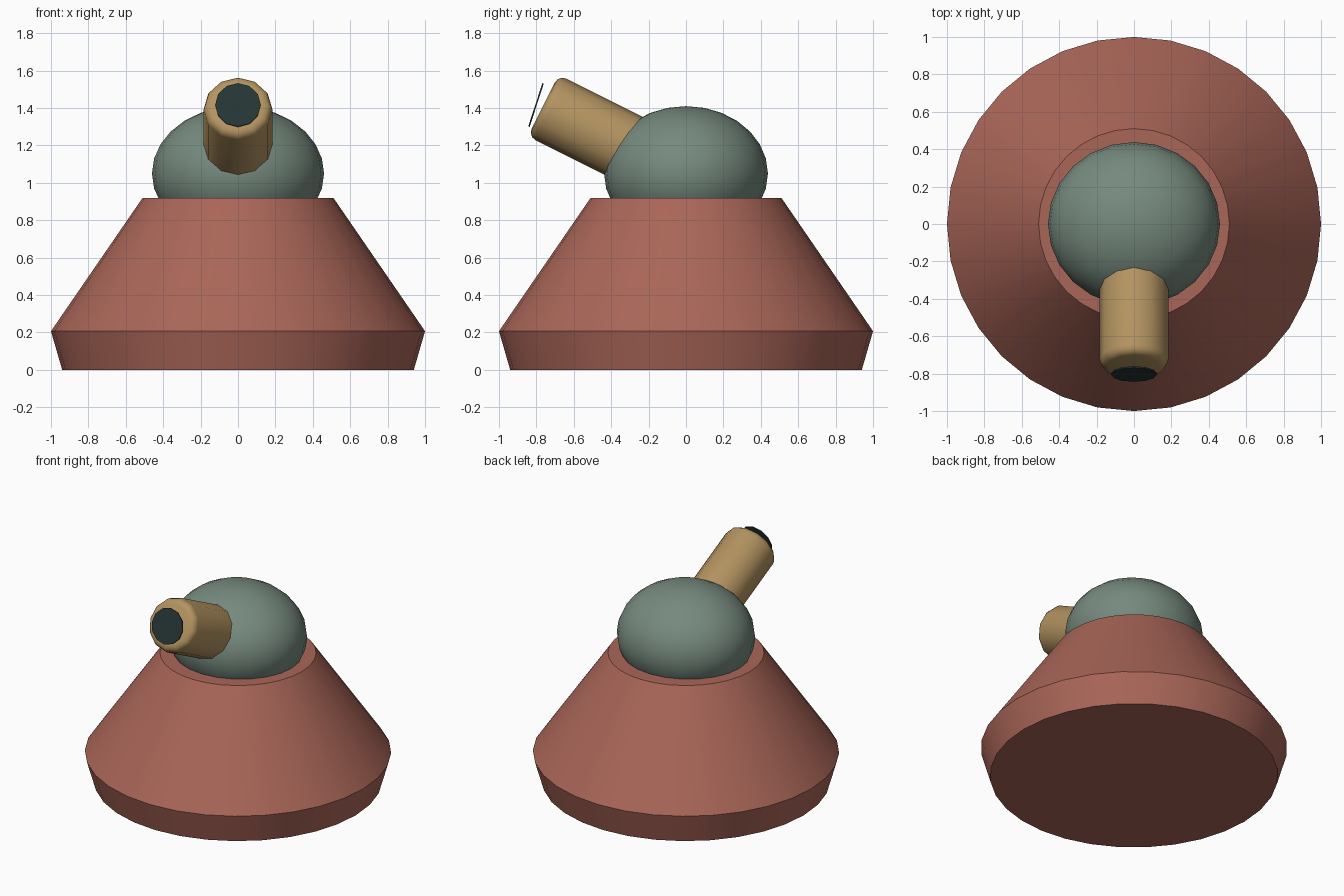
import bpy, bmesh, math
from mathutils import Vector, Matrix

if "Cube" in bpy.data.objects:
    bpy.data.objects.remove(bpy.data.objects["Cube"])


def material(name, rgb):
    m = bpy.data.materials.new(name)
    m.diffuse_color = (*rgb, 1)
    m.use_nodes = True
    m.node_tree.nodes["Principled BSDF"].inputs["Base Color"].default_value = m.diffuse_color
    return m


RUST = material("rust red", (0.402, 0.133, 0.098))
GREEN = material("grey green", (0.181, 0.254, 0.209))
BRASS = material("brass tan", (0.456, 0.296, 0.119))
DARK = material("dark slate", (0.020, 0.036, 0.036))


def finish(name, bm, mat, angle=35):
    bmesh.ops.recalc_face_normals(bm, faces=bm.faces)
    mesh = bpy.data.meshes.new(name)
    bm.to_mesh(mesh)
    bm.free()
    ob = bpy.data.objects.new(name, mesh)
    bpy.context.collection.objects.link(ob)
    mesh.materials.append(mat)
    bpy.ops.object.select_all(action='DESELECT')
    ob.select_set(True)
    bpy.context.view_layer.objects.active = ob
    bpy.ops.object.shade_smooth_by_angle(angle=math.radians(angle))
    return ob


def lathe(name, profile, sides, mat, matrix=Matrix(), angle=35):
    """Closed turned solid from (radius, height) rings, capped at both ends."""
    bm = bmesh.new()
    rings = [[bm.verts.new((r * math.cos(2 * math.pi * i / sides),
                            r * math.sin(2 * math.pi * i / sides), z))
              for i in range(sides)] for r, z in profile]
    for a, b in zip(rings, rings[1:]):
        for i in range(sides):
            j = (i + 1) % sides
            bm.faces.new((a[i], a[j], b[j], b[i]))
    bm.faces.new(rings[0][::-1])
    bm.faces.new(rings[-1])
    bm.transform(matrix)
    return finish(name, bm, mat, angle)


def along(origin, direction):
    """Frame at origin with local z pointing along direction, local x kept sideways."""
    z = Vector(direction).normalized()
    x = Vector((1, 0, 0))
    y = z.cross(x)
    return Matrix.Translation(origin) @ Matrix((x, y, z)).transposed().to_4x4()


# Flared conical base
lathe("base", [(0.94, 0), (1.0, 0.207), (0.51, 0.92)], 32, RUST)

# Rounded turret dome, slightly wider than deep
bm = bmesh.new()
bmesh.ops.create_uvsphere(bm, u_segments=24, v_segments=14, radius=1)
bm.transform(Matrix.Translation((0, 0, 1.05)) @ Matrix.Diagonal((0.46, 0.438, 0.36, 1)))
finish("dome", bm, GREEN, 60)

# Raised barrel with a rounded muzzle edge
R, L, B = 0.184, 0.74, 0.045
edge = [(R - B + B * math.cos(t), L - B + B * math.sin(t))
        for t in (math.pi / 2 * k / 3 for k in range(4))]
axis = Vector((0, -0.894, 0.448))
muzzle = Vector((0, -0.763, 1.413))
lathe("barrel", [(R, 0)] + edge, 12, BRASS, along(muzzle - axis * L, axis), 40)

# Dark bore disc just in front of the muzzle
lathe("bore_disc", [(0.122, -0.004), (0.122, 0.004)], 12, DARK,
      along((0, -0.802, 1.416), (0, -0.95, 0.31)))
